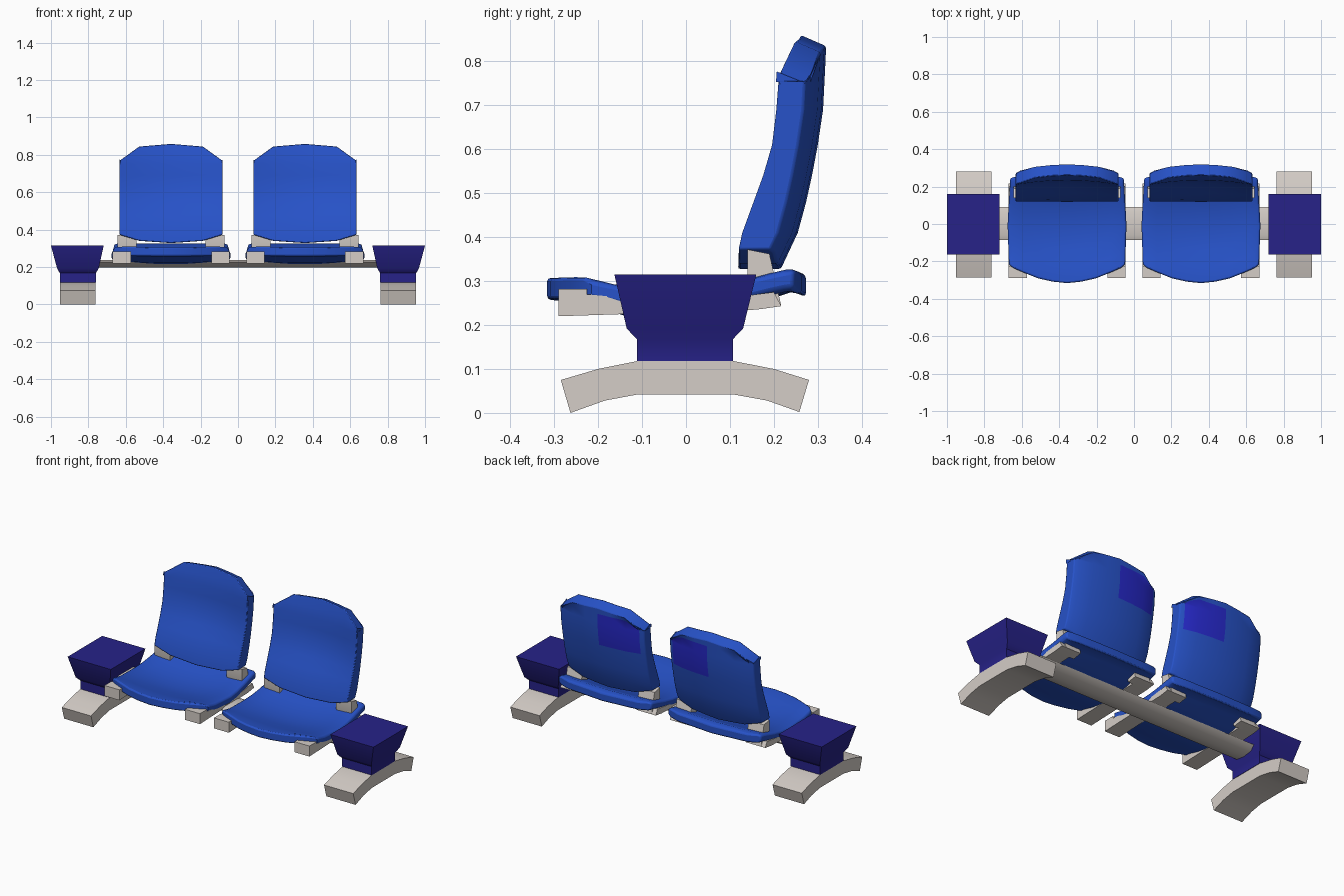
import bpy, bmesh, math

if "Cube" in bpy.data.objects:
    bpy.data.objects.remove(bpy.data.objects["Cube"])


def mat(name, rgb):
    m = bpy.data.materials.new(name)
    m.diffuse_color = (*rgb, 1)
    m.use_nodes = True
    m.node_tree.nodes["Principled BSDF"].inputs["Base Color"].default_value = m.diffuse_color
    return m


BLUE = mat("seat blue", (0.02, 0.085, 0.58))
VIOLET = mat("panel violet blue", (0.02, 0.022, 0.60))
NAVY = mat("pedestal navy", (0.02, 0.016, 0.25))
BEIGE = mat("frame beige", (0.66, 0.61, 0.57))


def finish(name, bm, mats, angle=40, bevel=0):
    bmesh.ops.recalc_face_normals(bm, faces=bm.faces)
    me = bpy.data.meshes.new(name)
    bm.to_mesh(me)
    bm.free()
    ob = bpy.data.objects.new(name, me)
    bpy.context.collection.objects.link(ob)
    for m in mats:
        me.materials.append(m)
    bpy.ops.object.select_all(action='DESELECT')
    ob.select_set(True)
    bpy.context.view_layer.objects.active = ob
    bpy.ops.object.shade_smooth_by_angle(angle=math.radians(angle))
    if bevel:
        b = ob.modifiers.new("edge", 'BEVEL')
        b.width, b.segments = bevel, 2
        b.limit_method, b.angle_limit = 'ANGLE', math.radians(50)
    return ob


def loft(name, rings, m):
    bm = bmesh.new()
    loops = [[bm.verts.new(p) for p in r] for r in rings]
    for a, b in zip(loops, loops[1:]):
        for i in range(len(a)):
            j = (i + 1) % len(a)
            bm.faces.new((a[i], a[j], b[j], b[i]))
    bm.faces.new(loops[0])
    bm.faces.new(loops[-1])
    return finish(name, bm, [m])


def prism(name, profile, x0, x1, m):
    return loft(name, [[(x, y, z) for y, z in profile] for x in (x0, x1)], m)


def lerp(table, t):
    if t <= table[0][0]:
        return table[0][1]
    for (a, p), (b, q) in zip(table, table[1:]):
        if t <= b:
            return p + (q - p) * (t - a) / (b - a)
    return table[-1][1]


def slab(name, cols, rows, point, mats, marked=None):
    """Closed curved pad: point(col, row index, side) gives both skins."""
    bm = bmesh.new()
    nc, nr = len(cols), len(rows)
    g = [[[bm.verts.new(point(c, r, s)) for r in range(nr)] for c in cols] for s in (0, 1)]
    for s in (0, 1):
        for i in range(nc - 1):
            for j in range(nr - 1):
                q = g[s]
                f = bm.faces.new((q[i][j], q[i + 1][j], q[i + 1][j + 1], q[i][j + 1]))
                if marked and s == 1 and marked(i, j):
                    f.material_index = 1
    rim = [(i, 0) for i in range(nc - 1)] + [(nc - 1, j) for j in range(nr - 1)]
    rim += [(i, nr - 1) for i in range(nc - 1, 0, -1)] + [(0, j) for j in range(nr - 1, 0, -1)]
    for (a, b), (c, d) in zip(rim, rim[1:] + rim[:1]):
        bm.faces.new((g[0][a][b], g[0][c][d], g[1][c][d], g[1][a][b]))
    return finish(name, bm, mats, bevel=0.008)


# Backrest shape: concave in plan, leaning back, clipped upper corners
B_COLS = [-.275, -.25, -.17, -.085, 0, .085, .17, .25, .275]
B_ROWS = [.33, .41, .48, .54, .61, .69, .75, .80, .86]
FRONT = [(.33, .118), (.388, .12), (.54, .175), (.627, .2), (.77, .211), (.858, .236)]
BACK = [(.315, .21), (.424, .261), (.55, .289), (.67, .311), (.83, .319)]


def back_point(cx):
    def point(x, r, s):
        a = abs(x)
        top = lerp([(0, .86), (.17, .846), (.275, .77)], a)
        bot = lerp([(0, .328), (.17, .34), (.275, .372)], a)
        n = len(B_ROWS) - 1
        z = top if r == n else bot if r == 0 else min(B_ROWS[r], top - .012 * (n - r))
        if s == 0:
            y = lerp(FRONT, z) + .025 * (1 - (a / .275) ** 2) * min(1, max(0, (z - .36) / .25))
        else:
            y = lerp(BACK, z) - lerp([(0, 0), (.085, .004), (.17, .013), (.25, .032), (.275, .045)], a)
            if r == n:
                z -= .025
        return (cx + x, y, z)
    return point


# Seat pan shape: dished, bowed front edge, raised rear lip
S_COLS = [-1, -.93, -.75, -.5, -.25, 0, .25, .5, .75, .93, 1]
S_ROWS = [0, .05, .15, .3, .45, .6, .75, .88, .95, 1]
S_TOP = [(-.315, .308), (-.235, .31), (-.15, .291), (0, .285), (.1, .295), (.16, .312), (.243, .33), (.273, .314)]


def seat_point(cx):
    def point(u, r, s):
        a, v = abs(u), S_ROWS[r]
        y0 = lerp([(0, -.316), (.25, -.308), (.55, -.287), (.93, -.235), (1, -.215)], a)
        y1 = lerp([(0, .273), (.8, .262), (1, .245)], a)
        y = y0 + (y1 - y0) * v
        x = u * lerp([(-.3, .308), (0, .318), (.25, .303)], y)
        dish = .024 * (1 - a * a) * math.sin(math.pi * v)
        z = lerp(S_TOP, y) - dish
        if a == 1:
            z -= .006
        if s:
            z -= .036 if a == 1 else .05
        return (cx + x, y, z)
    return point


RAIL = [(-.29, .22), (-.29, .282), (-.225, .282), (-.225, .27), (-.1, .258),
        (.1, .262), (.2, .275), (.217, .243), (.16, .235), (-.14, .225)]
UPRIGHT = [(.14, .372), (.19, .362), (.217, .243), (.16, .235), (.14, .31)]
FOOT = [(-.285, .075), (-.2, .1), (-.11, .118), (.108, .118), (.2, .1), (.28, .075),
        (.258, .002), (.185, .028), (.108, .042), (-.11, .042), (-.185, .028), (-.263, 0)]

for side, tag in ((-1, "left"), (1, "right")):
    cx = side * .358
    slab(tag + "_seat", S_COLS, S_ROWS, seat_point(cx), [BLUE])

    # Coloured panel on the inner half of the rear skin
    def marked(i, j, side=side):
        mid = (B_COLS[i] + B_COLS[i + 1]) / 2 * -side
        return 0 < mid < .25 and 4 <= j <= 6
    slab(tag + "_backrest", B_COLS, B_ROWS, back_point(cx), [BLUE, VIOLET], marked)

    # Support rails under the seat with uprights to the backrest
    for k in (-1, 1):
        prism(tag + "_seat_rail", RAIL, cx + k * .215, cx + k * .312, BEIGE)
        prism(tag + "_back_bracket", UPRIGHT, cx + k * .185, cx + k * .285, BEIGE)

    # Arched foot and flared end pedestal
    prism(tag + "_foot", FOOT, side * .762, side * .953, BEIGE)
    rings = []
    for z, x0, x1, y0, y1 in ((.117, .76, .953, -.112, .107), (.168, .76, .953, -.112, .107),
                              (.192, .745, .967, -.135, .13), (.315, .718, 1.0, -.163, .16)):
        rings.append([(side * x0, y0, z), (side * x1, y0, z), (side * x1, y1, z), (side * x0, y1, z)])
    loft(tag + "_pedestal", rings, NAVY)

# Cross beam joining the pedestals
prism("cross_beam", [(-.085, .228), (-.06, .237), (.065, .237), (.09, .228), (.06, .205),
                     (.0, .198), (-.055, .205)], -.77, .77, BEIGE)
